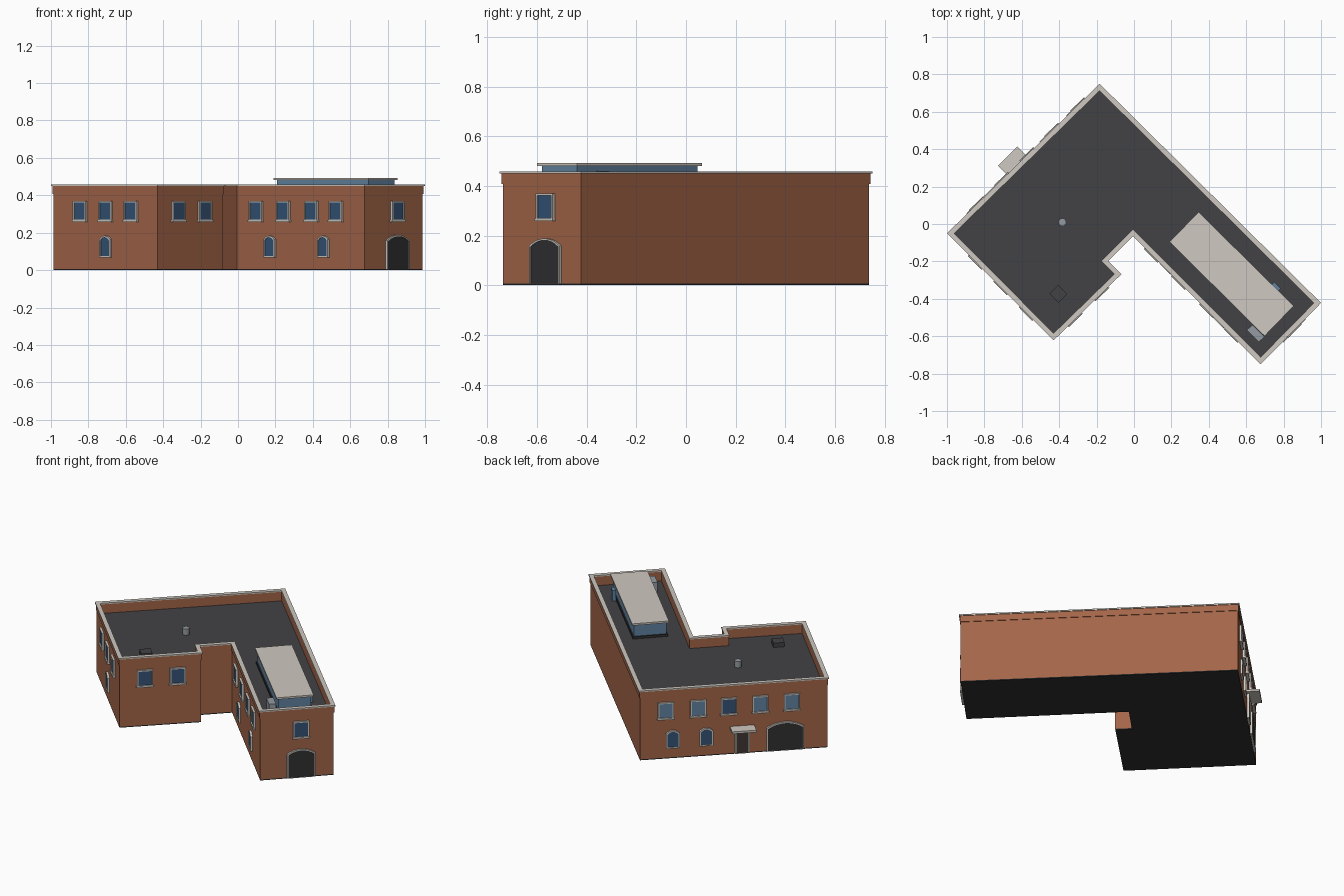
import bpy, bmesh, math
from mathutils import Vector

if "Cube" in bpy.data.objects:
    bpy.data.objects.remove(bpy.data.objects["Cube"])


def material(name, r, g, b):
    m = bpy.data.materials.new(name)
    m.diffuse_color = (r, g, b, 1)
    m.use_nodes = True
    m.node_tree.nodes["Principled BSDF"].inputs["Base Color"].default_value = m.diffuse_color
    return m


BRICK = material("brick", .37, .13, .065)
STONE = material("stone", .62, .58, .53)
ROOF = material("roofing", .055, .053, .06)
DARK = material("dark", .03, .03, .032)
DOOR = material("door", .05, .038, .032)
GLASS = material("glass", .035, .085, .18)
SKY = material("light_glass", .12, .23, .36)
METAL = material("metal", .3, .33, .36)


def flat(a, b, d):
    return Vector((a, b, d))


def extrude(name, outer, lo, hi, mat, inner=None, place=flat):
    """Extrude a 2D outline (or the ring between two outlines) from lo to hi."""
    bm = bmesh.new()
    n = len(outer)
    loops = [[bm.verts.new(place(a, b, d)) for a, b in pts]
             for pts in ([outer, inner] if inner else [outer]) for d in (lo, hi)]

    def bridge(p, q):
        for i in range(n):
            j = (i + 1) % n
            bm.faces.new((p[i], p[j], q[j], q[i]))
    bridge(loops[0], loops[1])
    if inner:
        bridge(loops[1], loops[3])
        bridge(loops[3], loops[2])
        bridge(loops[2], loops[0])
    else:
        bm.faces.new(loops[0])
        bm.faces.new(loops[1])
    bmesh.ops.recalc_face_normals(bm, faces=bm.faces)
    me = bpy.data.meshes.new(name)
    bm.to_mesh(me)
    bm.free()
    me.materials.append(mat)
    ob = bpy.data.objects.new(name, me)
    bpy.context.collection.objects.link(ob)
    return ob


def inset(pts, d):
    """Move every edge of a counter-clockwise outline inwards by d."""
    pts = [Vector(p) for p in pts]
    out = []
    for i, p in enumerate(pts):
        e1 = (p - pts[i - 1]).normalized()
        e2 = (pts[(i + 1) % len(pts)] - p).normalized()
        n1, n2 = Vector((-e1.y, e1.x)), Vector((-e2.y, e2.x))
        out.append(tuple(p + (n1 + n2) * d / (1 + n1.dot(n2))))
    return out


# Building shell
plan = [(-1, -.05), (-.43, -.622), (-.067, -.268), (-.137, -.198),
        (-.005, -.066), (.677, -.75), (1, -.422), (-.184, .75)]
wall = inset(plan, .009)
inside = inset(plan, .026)
extrude("floor_slab", wall, 0, .006, DARK)
extrude("walls", wall, .006, .408, BRICK, inside)
extrude("parapet_band", inset(plan, .005), .408, .449, BRICK, inside)
extrude("coping", plan, .449, .457, STONE, inset(plan, .027))
extrude("roof_deck", inside, .38, .39, ROOF)


# Openings
def outline(w, z0, z1, rise):
    pts = [(-w / 2, z0), (w / 2, z0)]
    if not rise:
        return pts + [(w / 2, z1), (-w / 2, z1)]
    r = (w * w / 4 + rise * rise) / (2 * rise)
    half = math.asin(w / 2 / r)
    for k in range(11):
        a = half * (1 - k / 5)
        pts.append((r * math.sin(a), z1 - r + r * math.cos(a)))
    return pts


def on_wall(edge, frac):
    p, q = Vector(wall[edge]), Vector(wall[(edge + 1) % len(wall)])
    t = (q - p).normalized()
    o = p.lerp(q, frac)
    return lambda s, z, d: Vector((o.x + t.x * s + t.y * d, o.y + t.y * s - t.x * d, z))


def opening(name, edge, frac, w, z0, z1, rise, mat, f=.008, foot=.008):
    place = on_wall(edge, frac)
    inner = outline(w - 2 * f, z0 + foot, z1 - f, rise * .9)
    extrude(name + "_frame", outline(w, z0, z1, rise), -.003, .013, STONE, inner, place)
    extrude(name + "_pane", inner, -.003, .008, mat, None, place)


def upper(edge, frac, mat=GLASS):
    opening("upper_window", edge, frac, .096, .262, .37, 0, mat)
    extrude("window_sill", outline(.104, .258, .268, 0), -.003, .016, STONE, None, on_wall(edge, frac))


def lower(edge, frac):
    opening("arched_window", edge, frac, .082, .068, .184, .02, GLASS)


for edge, fracs in ((0, (.263, .507, .75)), (1, (.31, .713)),
                    (4, (.154, .368, .588, .78)), (5, (.555,))):
    for fr in fracs:
        upper(edge, fr)
for i, fr in enumerate((.137, .31, .474, .642, .81)):
    upper(7, fr, GLASS if i == 2 else SKY)
for edge, fr in ((0, .507), (4, .262), (4, .682), (7, .174), (7, .353)):
    lower(edge, fr)

# Doors and canopy
opening("end_door", 5, .555, .172, .004, .188, .03, DARK, .007, .002)
opening("garage_door", 7, .774, .225, .004, .19, .035, DARK, .008, .002)
opening("entrance_door", 7, .545, .09, .004, .166, 0, DOOR, .008, .002)
extrude("entrance_canopy", outline(.146, .166, .18, 0), -.003, .077, STONE, None, on_wall(7, .545))

# Rooftop glazed lantern
slab = [(.19, -.096), (.698, -.599), (.854, -.438), (.345, .064)]
extrude("lantern_base", inset(slab, .006), .39, .405, DARK)
extrude("lantern_glass", inset(slab, .013), .405, .481, SKY)
extrude("lantern_roof", slab, .481, .493, STONE)
extrude("lantern_vent", [(.735, -.325), (.77, -.36), (.785, -.345), (.75, -.31)], .39, .46, SKY)
extrude("equipment_box", [(.602, -.567), (.666, -.631), (.698, -.604), (.634, -.54)], .39, .455, METAL)

# Roof vent pipe and hatch
vent = [(-.383 + .021 * math.cos(k * math.pi / 8), .01 + .021 * math.sin(k * math.pi / 8)) for k in range(16)]
extrude("vent_pipe", vent, .39, .43, METAL)
extrude("roof_hatch", [(-.452, -.374), (-.404, -.422), (-.356, -.374), (-.404, -.326)], .39, .418, ROOF)
